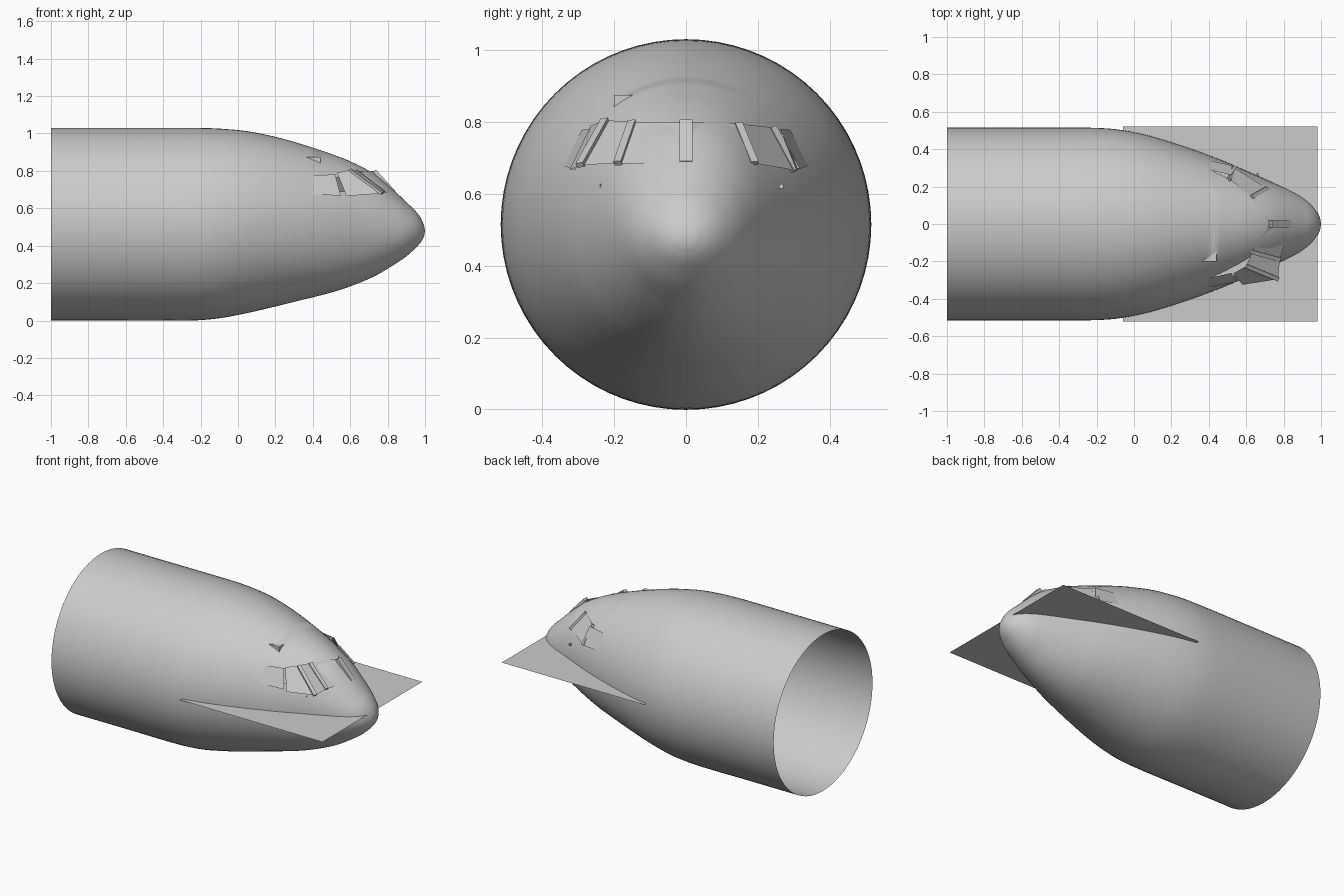
import bpy, bmesh, math
from mathutils import Vector, Matrix

if "Cube" in bpy.data.objects:
    bpy.data.objects.remove(bpy.data.objects["Cube"])


def add_object(name, bm, smooth=False):
    mesh = bpy.data.meshes.new(name)
    bm.to_mesh(mesh)
    bm.free()
    ob = bpy.data.objects.new(name, mesh)
    bpy.context.collection.objects.link(ob)
    if smooth:
        bpy.ops.object.select_all(action='DESELECT')
        ob.select_set(True)
        bpy.context.view_layer.objects.active = ob
        bpy.ops.object.shade_smooth_by_angle(angle=math.radians(35))
    return ob


def polygon(name, pts):
    bm = bmesh.new()
    bm.faces.new([bm.verts.new(p) for p in pts])
    return add_object(name, bm)


def box(name, lo, hi):
    lo, hi = Vector(lo), Vector(hi)
    bm = bmesh.new()
    bmesh.ops.create_cube(bm, size=1, matrix=Matrix.Translation((lo + hi) / 2)
                          @ Matrix.Diagonal((*(hi - lo), 1)))
    return add_object(name, bm)


def bar(name, a, b, width, depth):
    # square strip running from a to b, facing the outside
    a, b = Vector(a), Vector(b)
    axis = b - a
    out = Vector((1, a.y * 2, 0.8))
    side = axis.cross(out).normalized()
    out = side.cross(axis).normalized()
    rot = Matrix((side, out, axis.normalized())).transposed().to_4x4()
    bm = bmesh.new()
    bmesh.ops.create_cube(bm, size=1, matrix=Matrix.Translation((a + b) / 2) @ rot
                          @ Matrix.Diagonal((width, depth, axis.length, 1)))
    return add_object(name, bm)


def spline(p0, p1, p2, p3, x):
    # cubic between p1 and p2 with slopes taken from the neighbours
    h = p2[0] - p1[0]
    t = (x - p1[0]) / h
    out = []
    for k in (1, 2, 3):
        m1 = (p2[k] - p0[k]) / (p2[0] - p0[0]) * h
        m2 = (p3[k] - p1[k]) / (p3[0] - p1[0]) * h
        out.append((2*t**3 - 3*t**2 + 1) * p1[k] + (t**3 - 2*t**2 + t) * m1
                   + (3*t**2 - 2*t**3) * p2[k] + (t**3 - t**2) * m2)
    return out


# Fuselage: stations of x, top z, bottom z, half width
ST = [(-1, 1.03, 0, .515), (-.6, 1.03, 0, .515), (-.25, 1.03, 0, .515),
      (-.1, 1.026, .012, .507), (.05, 1.012, .04, .48), (.2, .982, .075, .437),
      (.35, .94, .112, .386), (.5, .89, .15, .328), (.62, .842, .19, .275),
      (.74, .775, .242, .222), (.84, .69, .302, .176), (.90, .633, .343, .143),
      (.95, .585, .388, .103), (.98, .543, .422, .065), (.995, .508, .45, .032)]
SIDES = 72
bm = bmesh.new()
rows = []
for i in range(len(ST) - 1):
    p0, p3 = ST[max(i - 1, 0)], ST[min(i + 2, len(ST) - 1)]
    for s in range(4):
        x = ST[i][0] + (ST[i + 1][0] - ST[i][0]) * s / 4
        rows.append((x, *spline(p0, ST[i], ST[i + 1], p3, x)))
rows.append(ST[-1])
rings = []
for x, top, bot, w in rows:
    rings.append([bm.verts.new((x, w * math.sin(a), (top + bot) / 2 + (top - bot) / 2 * math.cos(a)))
                  for a in (math.tau * k / SIDES for k in range(SIDES))])
for r, q in zip(rings, rings[1:]):
    for k in range(SIDES):
        n = (k + 1) % SIDES
        bm.faces.new((r[k], r[n], q[n], q[k]))
tip = bm.verts.new((1, 0, .479))
for k in range(SIDES):
    bm.faces.new((rings[-1][k], rings[-1][(k + 1) % SIDES], tip))
# Side window openings cut out of the skin
LOW, HIGH, REAR, FRONT = .69, .765, .425, .64
for co, no in (((0, 0, LOW), (0, 0, 1)), ((0, 0, HIGH), (0, 0, 1)),
               ((REAR, 0, 0), (1, 0, 0)), ((FRONT, 0, 0), (1, 0, 0))):
    faces = [f for f in bm.faces if f.calc_center_median().x > .3]
    geom = faces + list({e for f in faces for e in f.edges}) + list({v for f in faces for v in f.verts})
    bmesh.ops.bisect_plane(bm, geom=geom, plane_co=co, plane_no=no)
hole = [f for f in bm.faces if REAR < f.calc_center_median().x < FRONT
        and LOW < f.calc_center_median().z < HIGH]
bmesh.ops.delete(bm, geom=hole, context='FACES')
bmesh.ops.recalc_face_normals(bm, faces=bm.faces)
add_object("fuselage", bm, True)

# Flat floor sheet that passes through the nose
Z = .515
polygon("floor_sheet", [(-.06, -.52, Z), (.98, -.52, Z), (.98, .52, Z), (-.06, .52, Z)])

# Windscreen panes: bottom and top point of each post, outward from the centre
centre = ((.835, 0, .685), (.73, 0, .80))
near = [centre, ((.78, -.19, .685), (.63, -.15, .80)),
        ((.77, -.295, .68), (.60, -.225, .805)), ((.58, -.325, .665), (.53, -.265, .79))]
far = [centre, ((.71, .19, .685), (.63, .145, .795)), ((.53, .305, .665), (.51, .24, .785))]
for side, posts in (("near", near), ("far", far)):
    for i, (p, q) in enumerate(zip(posts, posts[1:])):
        polygon(f"{side}_pane_{i + 1}", [p[0], q[0], q[1], p[1]])
    for i, (low, top) in enumerate(posts[1:3]):
        bar(f"{side}_post_{i + 1}", low, top, .022, .015)
bar("centre_post", *centre, .037, .02)

# Rear side windows
for side, s in (("near", -1), ("far", 1)):
    polygon(f"{side}_side_window", [(.39, s * .342, .678), (.55, s * .308, .666),
                                    (.52, s * .262, .78), (.40, s * .29, .778)])

# Equipment boxes whose corners poke through the skin
box("overhead_box", (.32, -.2, .80), (.44, -.08, .875))
box("side_box", (.25, .25, .80), (.295, .285, .832))

# Small probes on the cheeks
for y in (-.26, .295):
    box("probe", (.655, y * .9 - .006, .615), (.668, y * .9 + .006, .627))
